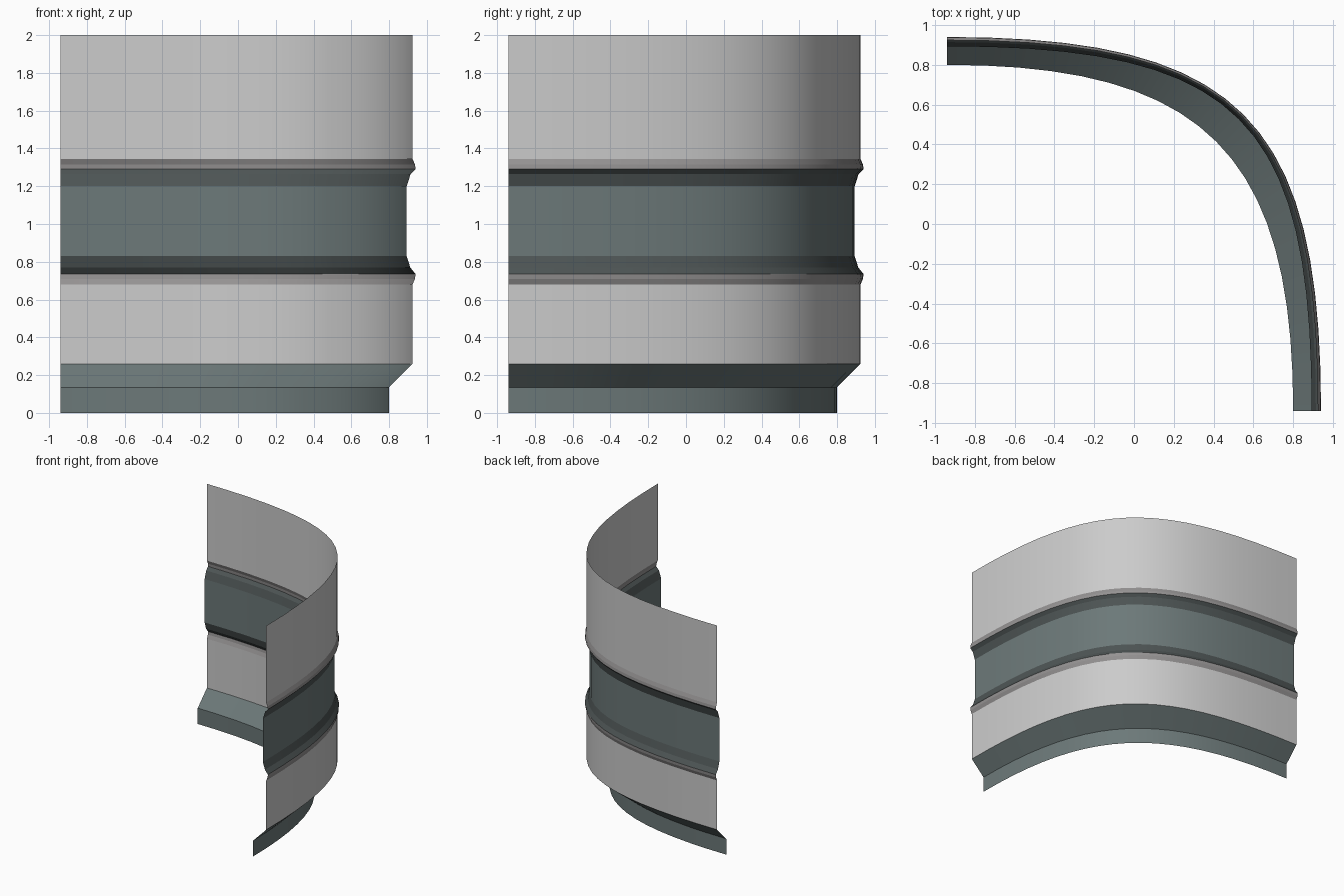
import bpy, bmesh

if "Cube" in bpy.data.objects:
    bpy.data.objects.remove(bpy.data.objects["Cube"])

END = -0.94    # where both ends of the wall stop
STEPS = 20

# wall cross-section: (distance out at the ends, height, curve fullness)
F = 1.467
base_trim = [(0.80, 0, 1.29), (0.80, 0.135, 1.29), (0.924, 0.26, F)]
lower_wall = [(0.924, 0.26, F), (0.924, 0.68, F)]
lower_ridge = [(0.924, 0.68, F), (0.937, 0.71, F), (0.94, 0.735, F)]
lower_lip = [(0.94, 0.735, F), (0.912, 0.77, F), (0.893, 0.83, F)]
middle_band = [(0.893, 0.83, F), (0.893, 1.20, F)]
upper_lip = [(0.893, 1.20, F), (0.914, 1.265, F), (0.94, 1.29, F)]
upper_ridge = [(0.94, 1.29, F), (0.937, 1.315, F), (0.924, 1.345, F)]
upper_wall = [(0.924, 1.345, F), (0.924, 2.0, F)]


def plan(d, h):
    """Plan path: a quarter turn drawn as a cubic curve."""
    def f(t):
        s = 1 - t
        return END * s**3 + 3 * (END + h) * s * s * t + 3 * d * s * t * t + d * t**3
    return [(f(i / STEPS), f(1 - i / STEPS)) for i in range(STEPS + 1)]


def sweep(name, profile, mat=None):
    bm = bmesh.new()
    rows = [[bm.verts.new((x, y, z)) for x, y in plan(d, h)] for d, z, h in profile]
    for a, b in zip(rows, rows[1:]):
        for i in range(STEPS):
            bm.faces.new((a[i + 1], a[i], b[i], b[i + 1])).smooth = True
    # keep the horizontal creases sharp
    for row in rows:
        for v, w in zip(row, row[1:]):
            bm.edges.get((v, w)).smooth = False
    me = bpy.data.meshes.new(name)
    bm.to_mesh(me)
    bm.free()
    bpy.context.collection.objects.link(bpy.data.objects.new(name, me))
    if mat:
        me.materials.append(mat)


def colour(name, rgb):
    m = bpy.data.materials.new(name)
    m.diffuse_color = (*rgb, 1)
    m.use_nodes = True
    m.node_tree.nodes["Principled BSDF"].inputs["Base Color"].default_value = m.diffuse_color
    return m


trim = colour("trim", (0.15, 0.19, 0.19))
dark = colour("dark_trim", (0.075, 0.09, 0.09))
grey = colour("ridge_grey", (0.3, 0.29, 0.29))

sweep("base_trim", base_trim, trim)
sweep("lower_wall", lower_wall)
sweep("lower_ridge", lower_ridge, grey)
sweep("lower_lip", lower_lip, dark)
sweep("middle_band", middle_band, trim)
sweep("upper_lip", upper_lip, dark)
sweep("upper_ridge", upper_ridge, grey)
sweep("upper_wall", upper_wall)
